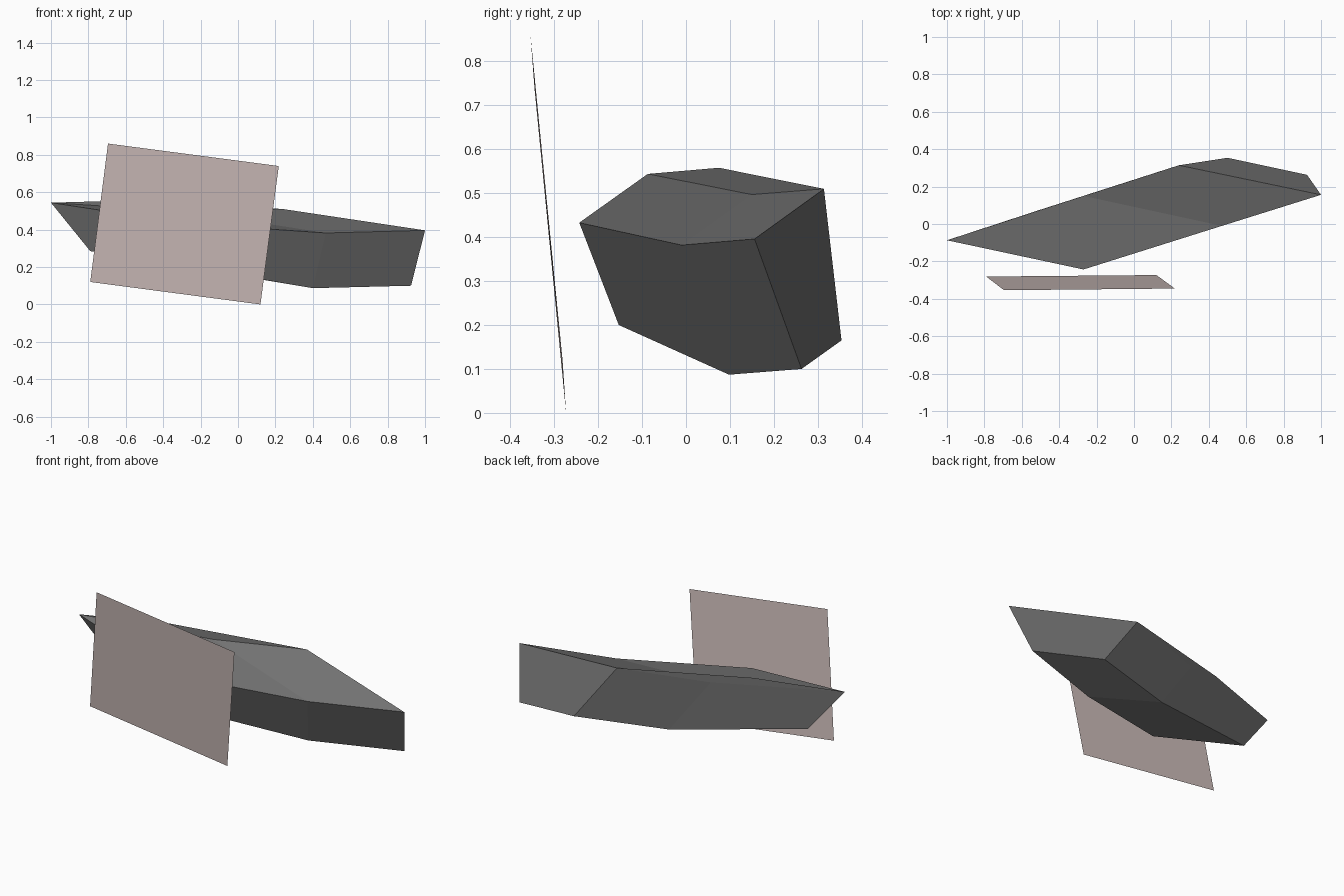
import bpy
import bmesh

if "Cube" in bpy.data.objects:
    bpy.data.objects.remove(bpy.data.objects["Cube"])


def material(name, rgb):
    m = bpy.data.materials.new(name)
    m.diffuse_color = (*rgb, 1)
    m.use_nodes = True
    m.node_tree.nodes["Principled BSDF"].inputs["Base Color"].default_value = m.diffuse_color
    return m


def build(name, points, faces, mat):
    bm = bmesh.new()
    vs = [bm.verts.new(p) for p in points]
    for f in faces:
        bm.faces.new([vs[i] for i in f])
    if len(faces) > 1:
        bmesh.ops.recalc_face_normals(bm, faces=bm.faces)
    me = bpy.data.meshes.new(name)
    bm.to_mesh(me)
    bm.free()
    me.materials.append(mat)
    ob = bpy.data.objects.new(name, me)
    bpy.context.collection.objects.link(ob)
    return ob


grey = material("dark grey", (0.18, 0.18, 0.18))
pink = material("pale pinkish grey", (0.61, 0.51, 0.49))

# Slab: three four-sided sections (front top, back top, back bottom, front bottom)
sections = [
    [(-0.27, -0.243, 0.433), (-1.0, -0.087, 0.544), (-0.79, -0.033, 0.285), (-0.26, -0.153, 0.20)],
    [(0.47, -0.01, 0.382), (-0.27, 0.15, 0.497), (-0.025, 0.199, 0.166), (0.40, 0.098, 0.087)],
    [(1.0, 0.156, 0.396), (0.24, 0.314, 0.51), (0.50, 0.354, 0.165), (0.925, 0.263, 0.10)],
]
faces = [(0, 1, 2, 3), (8, 9, 10, 11)]
for s in (0, 4):
    for i in range(4):
        j = (i + 1) % 4
        faces.append((s + i, s + j, s + 4 + j, s + 4 + i))
build("slab", sum(sections, []), faces, grey)

# Thin raised lip along the back top edge
build("back_lip",
      [sections[0][1], sections[1][1], sections[2][1], (-0.505, 0.075, 0.558)],
      [(0, 1, 2, 3)], grey)

# Upright sheet standing in front
build("front_sheet",
      [(-0.79, -0.281, 0.12), (0.12, -0.273, 0.0), (0.218, -0.345, 0.74), (-0.695, -0.354, 0.86)],
      [(0, 1, 2, 3)], pink)
